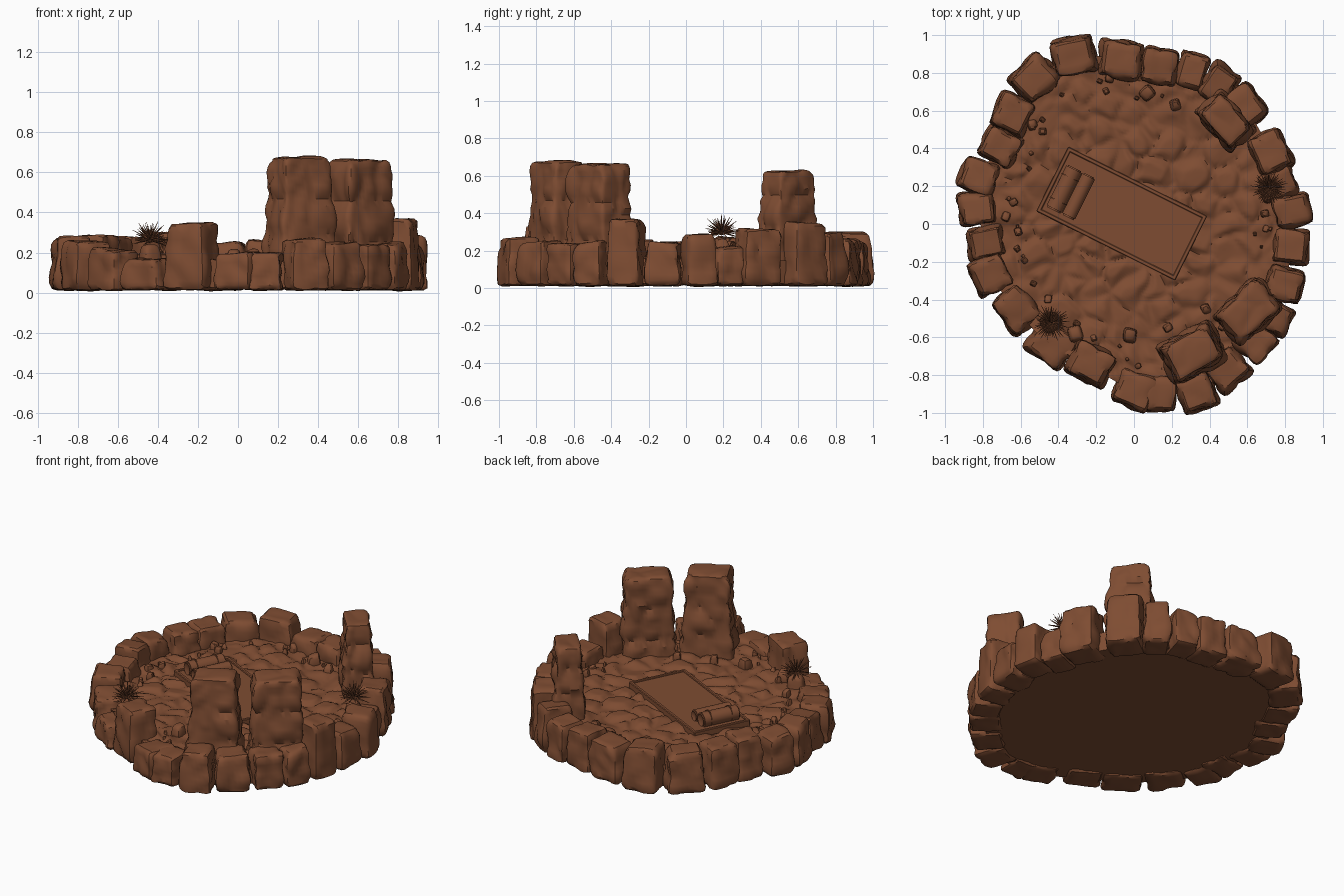
import bpy, bmesh, math, random
from mathutils import Vector, Matrix, noise

if "Cube" in bpy.data.objects:
    bpy.data.objects.remove(bpy.data.objects["Cube"])

random.seed(4)
brown = bpy.data.materials.new("earth brown")
brown.diffuse_color = (0.21, 0.073, 0.032, 1)
brown.use_nodes = True
brown.node_tree.nodes["Principled BSDF"].inputs["Base Color"].default_value = brown.diffuse_color


def finish(name, bm, angle=35):
    bmesh.ops.recalc_face_normals(bm, faces=bm.faces)
    me = bpy.data.meshes.new(name)
    bm.to_mesh(me)
    bm.free()
    me.materials.append(brown)
    me.polygons.foreach_set("use_smooth", [True] * len(me.polygons))
    me.set_sharp_from_angle(angle=math.radians(angle))
    ob = bpy.data.objects.new(name, me)
    bpy.context.collection.objects.link(ob)
    return ob


def rock(name, x, y, z0, z1, w, d, ang, taper=0.92, rough=0.018, cuts=7, power=8, cracks=()):
    """Rounded, chipped block; w runs along ang, d across it."""
    bm = bmesh.new()
    bmesh.ops.create_cube(bm, size=2)
    bmesh.ops.subdivide_edges(bm, edges=bm.edges[:], cuts=cuts, use_grid_fill=True)
    rot = Matrix.Rotation(ang, 3, 'Z')
    off = Vector((random.random(), random.random(), random.random())) * 20
    tilt = random.uniform(-.012, .012)
    for v in bm.verts:
        p = v.co
        p /= sum(abs(c) ** power for c in p) ** (1 / power)
        t = (p.z + 1) / 2
        s = 1 + (taper - 1) * t
        q = Vector((p.x * w / 2 * s, p.y * d / 2 * s, z0 + (z1 - z0) * t))
        n = Vector((p.x ** 3, p.y ** 3, p.z ** 3)).normalized()
        dist = noise.voronoi(q * 7 + off)[0]
        push = rough * (min(1, (dist[1] - dist[0]) * 2) - 0.7)
        push += rough * .7 * noise.noise(q * 5 + off)
        for c in cracks:                      # horizontal seams
            push -= .015 * math.exp(-((q.z - c + .02 * noise.noise(q * 6)) / .018) ** 2)
        q += n * push * (0.35 if abs(n.z) > .8 else 1)
        q.z += tilt * p.x * t
        v.co = rot @ q + Vector((x, y, 0))
    return finish(name, bm)


# ring of boundary stones: x, y, top height
ring = [(-.32, .89, .30), (-.07, .87, .25), (.14, .83, .26), (.31, .81, .26), (.45, .74, .30),
        (.58, .62, .35), (.72, .38, .32), (.76, .21, .22), (.84, .07, .29), (.83, -.12, .25),
        (.80, -.32, .37), (.74, -.49, .25), (.64, -.62, .24), (.49, -.77, .25), (.33, -.89, .27),
        (.14, -.9, .20), (0, -.88, .20), (-.23, -.74, .35), (-.44, -.64, .17), (-.62, -.45, .22),
        (-.76, -.27, .26), (-.78, -.10, .25), (-.83, .08, .28), (-.82, .25, .27),
        (-.71, .41, .29), (-.64, .58, .28), (-.53, .77, .28)]
for i, (x, y, h) in enumerate(ring):
    a, b = ring[i - 1], ring[(i + 1) % len(ring)]
    w = (math.hypot(x - a[0], y - a[1]) + math.hypot(x - b[0], y - b[1])) / 2
    rock("boundary_stone", x, y, .01, h, min(.25, w * 1.08), .215,
         math.atan2(b[1] - a[1], b[0] - a[0]), .88)

# radius of the floor edge by angle, following the ring
polar = sorted((math.atan2(y, x), math.hypot(x, y)) for x, y, _ in ring)
polar = [(polar[-1][0] - math.tau, polar[-1][1])] + polar + [(polar[0][0] + math.tau, polar[0][1])]


def edge(a):
    for (a0, r0), (a1, r1) in zip(polar, polar[1:]):
        if a0 <= a <= a1:
            return r0 + (r1 - r0) * (a - a0) / (a1 - a0)


def floor_z(x, y):
    q = Vector((x, y, 0)) * 7
    q += .35 * Vector((noise.noise(q), noise.noise(q + Vector((9, 3, 1))), 0))
    d = noise.voronoi(q)[0]
    return .148 + .026 * min(1, (d[1] - d[0]) * 2.6) + .015 * noise.noise(q * .5)


# cobbled floor slab
SEG, RINGS = 200, 60
bm = bmesh.new()
rows = []
for k in range(1, RINGS + 1):
    row = []
    for s in range(SEG):
        a = -math.pi + math.tau * s / SEG
        r = edge(a) * k / RINGS
        x, y = r * math.cos(a), r * math.sin(a)
        row.append(bm.verts.new((x, y, floor_z(x, y))))
    rows.append(row)
rows.append([bm.verts.new((v.co.x, v.co.y, .025)) for v in rows[-1]])
for r0, r1 in zip(rows, rows[1:]):
    for s in range(SEG):
        t = (s + 1) % SEG
        bm.faces.new((r0[s], r1[s], r1[t], r0[t]))
bm.faces.new(rows[0])
bm.faces.new(rows[-1])
finish("cobbled_floor", bm, 50)

# three tall standing stones
rock("standing_stone_left", .31, -.68, .08, .68, .34, .26, math.radians(28), .84, .022, 16, 10, (.27, .48))
rock("standing_stone_right", .605, -.465, .08, .665, .35, .25, math.radians(41), .84, .022, 16, 10, (.25, .47))
rock("standing_stone_back", .485, .545, .08, .63, .32, .21, math.radians(-48), .80, .02, 16, 10, (.33, .5))

# pebbles: a few placed, the rest scattered along the inside of the ring
spots = [(.07, .69, .09), (.22, .63, .08), (-.02, -.59, .09), (-.31, -.58, .10), (.38, -.45, .07), (.18, -.55, .06)]
for i in range(42):
    a = random.uniform(-math.pi, math.pi)
    r = edge(a) - random.uniform(.11, .2)
    spots.append((r * math.cos(a), r * math.sin(a), random.uniform(.03, .06)))
for x, y, s in spots:
    rock("pebble", x, y, .13, .165 + s * .55, s, s * .9, random.uniform(0, 3), .75, .006, 3, 4)

# sleeping mat with raised hem, and two rolls, in a shared tilted frame
MAT = Matrix.Translation((-.065, .055, 0)) @ Matrix.Rotation(math.radians(-26.5), 4, 'Z')


def slab(name, u, v, z, su, sv, sz):
    bm = bmesh.new()
    bmesh.ops.create_cube(bm, size=1, matrix=MAT @ Matrix.Translation((u, v, z)) @ Matrix.Diagonal((su, sv, sz, 1)))
    bmesh.ops.bevel(bm, geom=bm.edges[:], offset=.004, segments=1, affect='EDGES')
    return finish(name, bm)


slab("sleeping_mat", 0, 0, .165, .80, .38, .04)
for s in (-1, 1):
    slab("mat_side_hem", 0, s * .18, .17, .82, .022, .044)
    slab("mat_end_hem", s * .40, 0, .17, .022, .38, .044)


def roll(name, u, v, r, length):
    bm = bmesh.new()
    m = MAT @ Matrix.Translation((u, v, .18 + r * .9)) @ Matrix.Rotation(math.pi / 2, 4, 'X')
    bmesh.ops.create_cone(bm, cap_ends=True, segments=24, radius1=r, radius2=r, depth=length, matrix=m)
    caps = [f for f in bm.faces if len(f.verts) > 4]
    bmesh.ops.bevel(bm, geom=[e for f in caps for e in f.edges], offset=.008, segments=2, affect='EDGES')
    caps = [f for f in bm.faces if len(f.verts) > 4]
    bmesh.ops.inset_individual(bm, faces=caps, thickness=r * .35, depth=-.008)
    return finish(name, bm)


roll("bedroll", -.33, -.02, .046, .25)
roll("bedroll_flap", -.245, -.02, .038, .25)
for v in (-.09, .05):
    roll("bedroll_strap", -.33, v, .05, .022)


# spiky plants
def plant(x, y, z, size):
    bm = bmesh.new()
    n = 64
    for i in range(n):
        h = 1 - 1.35 * (i + .5) / n
        a = i * 2.39996
        c = math.sqrt(max(0, 1 - h * h))
        d = Vector((c * math.cos(a), c * math.sin(a), h))
        ln = size * random.uniform(.75, 1.05)
        m = Matrix.Translation(Vector((x, y, z)) + d * ln / 2) @ d.to_track_quat('Z', 'Y').to_matrix().to_4x4()
        bmesh.ops.create_cone(bm, cap_ends=True, segments=4, radius1=.006, radius2=.0008, depth=ln, matrix=m)
    bmesh.ops.create_icosphere(bm, subdivisions=1, radius=size * .2, matrix=Matrix.Translation((x, y, z)))
    finish("spiky_plant", bm)


plant(-.44, -.52, .265, .10)
plant(.715, .19, .30, .10)
rock("plant_base_stone", -.44, -.52, .12, .24, .12, .11, .5, .7, .01, 4, 4)
rock("plant_base_stone", .715, .19, .12, .27, .12, .11, .2, .7, .01, 4, 4)
